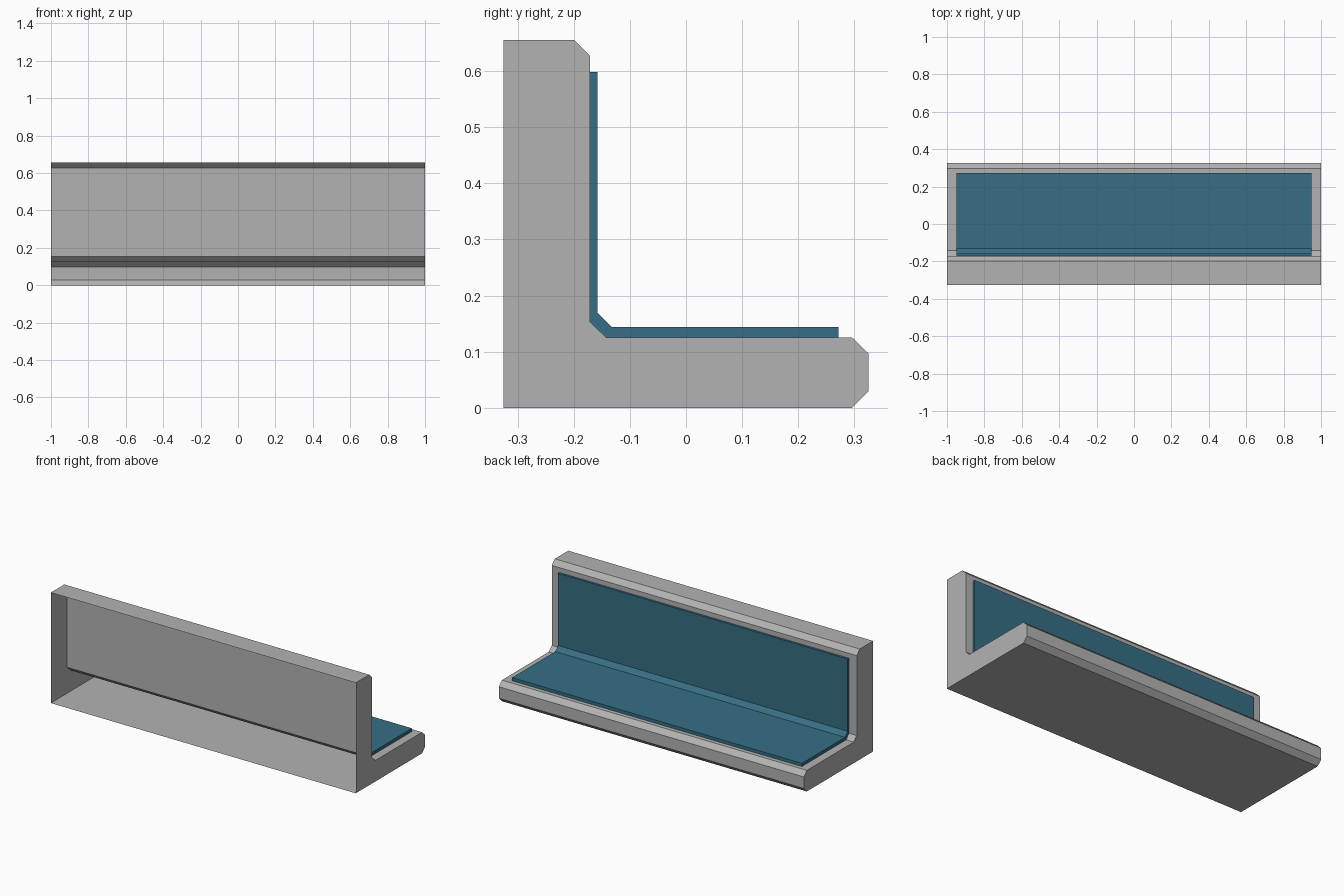
import bpy
import bmesh

if "Cube" in bpy.data.objects:
    bpy.data.objects.remove(bpy.data.objects["Cube"])


def material(name, rgb):
    m = bpy.data.materials.new(name)
    m.diffuse_color = (*rgb, 1)
    m.use_nodes = True
    m.node_tree.nodes["Principled BSDF"].inputs["Base Color"].default_value = m.diffuse_color
    return m


def extrude_profile(name, profile, half, mat, open_edges):
    """Sweep a (y, z) outline along x with end caps, leaving some sides open."""
    bm = bmesh.new()
    left = [bm.verts.new((-half, y, z)) for y, z in profile]
    right = [bm.verts.new((half, y, z)) for y, z in profile]
    bm.faces.new(left[::-1])
    bm.faces.new(right)
    n = len(profile)
    for i in range(n):
        if i not in open_edges:
            j = (i + 1) % n
            bm.faces.new((left[i], left[j], right[j], right[i]))
    mesh = bpy.data.meshes.new(name)
    bm.to_mesh(mesh)
    bm.free()
    mesh.materials.append(mat)
    ob = bpy.data.objects.new(name, mesh)
    bpy.context.collection.objects.link(ob)
    return ob


grey = material("light grey", (0.45, 0.45, 0.45))
teal = material("teal fabric", (0.037, 0.157, 0.235))

# L-shaped bench shell with chamfered edges, open at the wall side
shell = [(-0.325, 0), (0.296, 0), (0.325, 0.029), (0.325, 0.097),
         (0.296, 0.125), (-0.142, 0.125), (-0.171, 0.153),
         (-0.171, 0.627), (-0.199, 0.655), (-0.325, 0.655)]
extrude_profile("bench_shell", shell, 1.0, grey, {9})

# Thin padding lying on seat, chamfer and backrest, open where it touches the shell
padding = [(-0.171, 0.598), (-0.171, 0.153), (-0.142, 0.125), (0.272, 0.125),
           (0.272, 0.144), (-0.132, 0.144), (-0.158, 0.170), (-0.158, 0.598)]
extrude_profile("padding", padding, 0.95, teal, {0, 1, 2})
